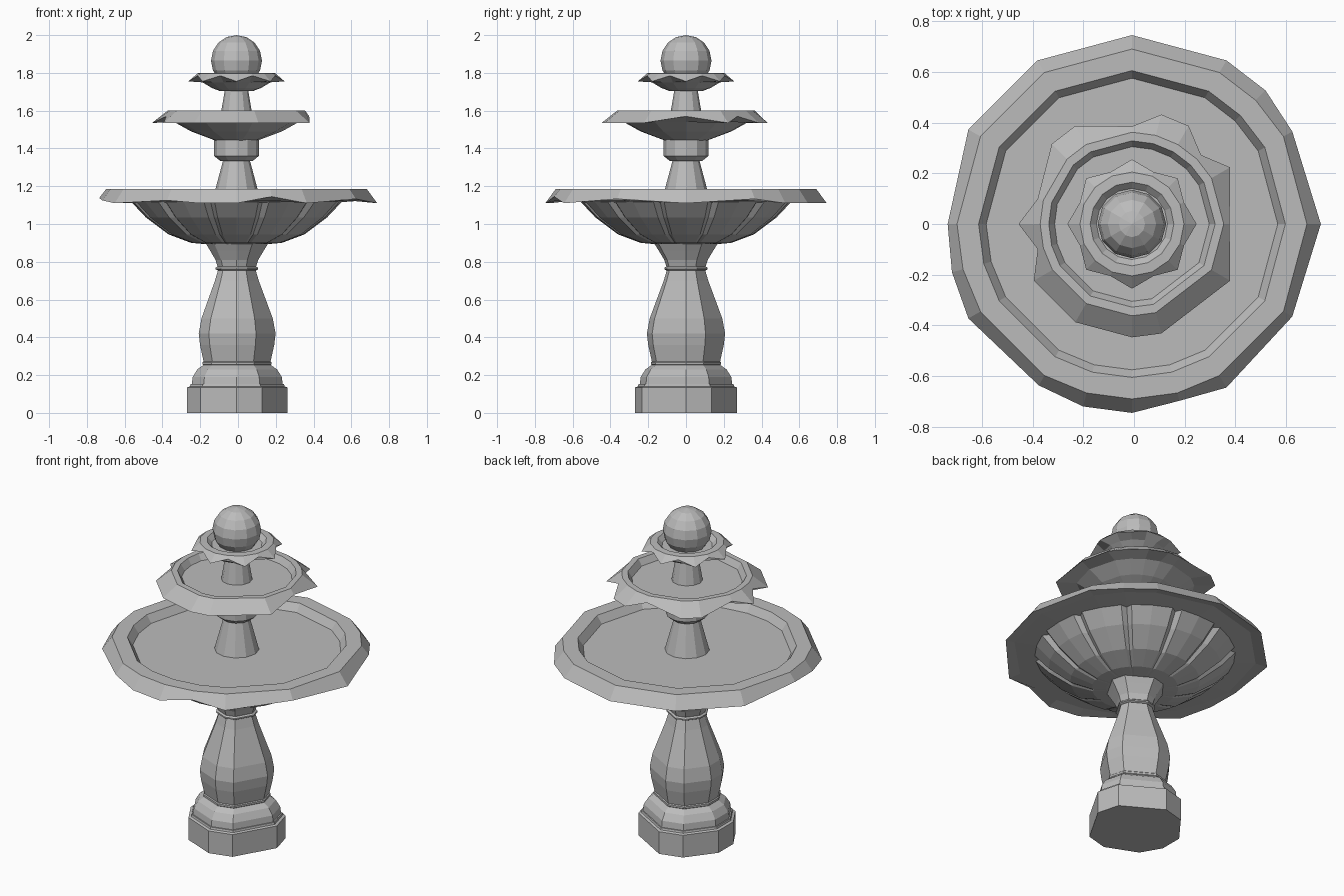
import bpy, bmesh
from math import radians, cos, sin

cube = bpy.data.objects.get("Cube")
if cube:
    bpy.data.objects.remove(cube)

stone = bpy.data.materials.new("grey stone")
stone.use_nodes = True
stone.diffuse_color = (0.5, 0.5, 0.5, 1)
stone.node_tree.nodes["Principled BSDF"].inputs["Base Color"].default_value = (0.5, 0.5, 0.5, 1)
AXIS = -0.008


def finish(name, bm):
    bmesh.ops.recalc_face_normals(bm, faces=bm.faces[:])
    mesh = bpy.data.meshes.new(name)
    bm.to_mesh(mesh)
    bm.free()
    mesh.materials.append(stone)
    obj = bpy.data.objects.new(name, mesh)
    obj.location.x = AXIS
    bpy.context.collection.objects.link(obj)
    return obj


def lathe(name, profile, angles, shape=None):
    """Stack rings of (radius, height); shape(step, r, z, angle) may bend a ring."""
    bm = bmesh.new()
    rings = []
    for step, (r, z) in enumerate(profile):
        ring = []
        for a in angles:
            ra, za = shape(step, r, z, a) if shape else (r, z)
            ring.append(bm.verts.new((ra * cos(radians(a)), ra * sin(radians(a)), za)))
        rings.append(ring)
    n = len(angles)
    for low, high in zip(rings, rings[1:]):
        for i in range(n):
            j = (i + 1) % n
            bm.faces.new((low[i], low[j], high[j], high[i]))
    bm.faces.new(rings[0])
    bm.faces.new(rings[-1])
    return finish(name, bm)


def wavy_basin(name, profile, lip, edge, drop):
    """Basin whose ring number lip follows the edge dict; wide tips hang lower."""
    widest, narrowest = max(edge.values()), min(edge.values())

    def shape(step, r, z, a):
        if step != lip:
            return r, z
        return edge[a], z - drop * (edge[a] - narrowest) / (widest - narrowest)

    return lathe(name, profile, list(edge), shape)


round12 = [30 * k for k in range(12)]
facets = [0, 30, 90, 120, 165, 195, 225, 270, 300]

# Pedestal: plinth, shoulder, vase and collars
lathe("plinth", [(.27, 0), (.27, .135), (.255, .14), (.252, .152)], facets)
lathe("shoulder", [(.245, .15), (.24, .19), (.215, .23), (.18, .255)], facets)
lathe("lower_collar", [(.178, .25), (.186, .257), (.186, .268), (.178, .275)], facets)
lathe("vase", [(.18, .27), (.2, .36), (.207, .42), (.192, .5), (.155, .6),
               (.118, .7), (.1, .76)], facets)
lathe("upper_collar", [(.105, .755), (.115, .76), (.115, .768), (.105, .775)], facets)
lathe("pedestal_flare", [(.102, .77), (.115, .81), (.145, .86), (.17, .9), (.17, .91)], facets)


# Large bowl with twelve panels split by narrow grooves
def groove(step, r, z, a):
    return (r * .95 if a % 30 == 15 else r), z


panel_angles = [30 * k + d for k in range(12) for d in (0, 12, 15, 18)]
lathe("large_bowl", [(.16, .893), (.24, .9), (.36, .945), (.48, 1.035), (.56, 1.12)],
      panel_angles, groove)

large_edge = {a: .745 for a in (0, 30, 45, 60, 90, 120, 150, 180, 195, 210, 240,
                                255, 270, 285, 300, 330)}
large_edge.update({30: .73, 180: .727, 195: .735, 240: .735, 285: .722, 330: .73})
wavy_basin("large_rim", [(.55, 1.115), (.68, 1.125), (.745, 1.145), (.69, 1.185),
                         (.605, 1.185), (.575, 1.14)], 2, large_edge, .035)

# Middle tier
lathe("middle_stem", [(.125, 1.135), (.07, 1.34)], round12)
lathe("middle_collar", [(.085, 1.333), (.118, 1.36), (.118, 1.45)], round12)
tips = (30, 60, 75, 120, 135, 180, 210, 240, 270, 285, 330)
dips = (0, 45, 90, 165, 195)
middle_edge = {a: .447 if a in tips else .385 for a in sorted(tips + dips)}
wavy_basin("middle_basin", [(.115, 1.443), (.24, 1.49), (.33, 1.54), (.4, 1.57),
                            (.362, 1.602), (.328, 1.602), (.305, 1.565)],
           3, middle_edge, .035)

# Top tier
lathe("top_stem", [(.087, 1.56), (.06, 1.72)], round12)
top_edge = {22.5 * k: .222 if k % 2 else .255 for k in range(16)}
wavy_basin("top_basin", [(.085, 1.703), (.13, 1.72), (.18, 1.75), (.25, 1.785),
                         (.205, 1.798), (.165, 1.8), (.14, 1.775)],
           3, top_edge, .03)

# Ball finial
ball = bmesh.new()
bmesh.ops.create_uvsphere(ball, u_segments=12, v_segments=8, radius=.135)
finish("ball_finial", ball).location.z = 1.865
